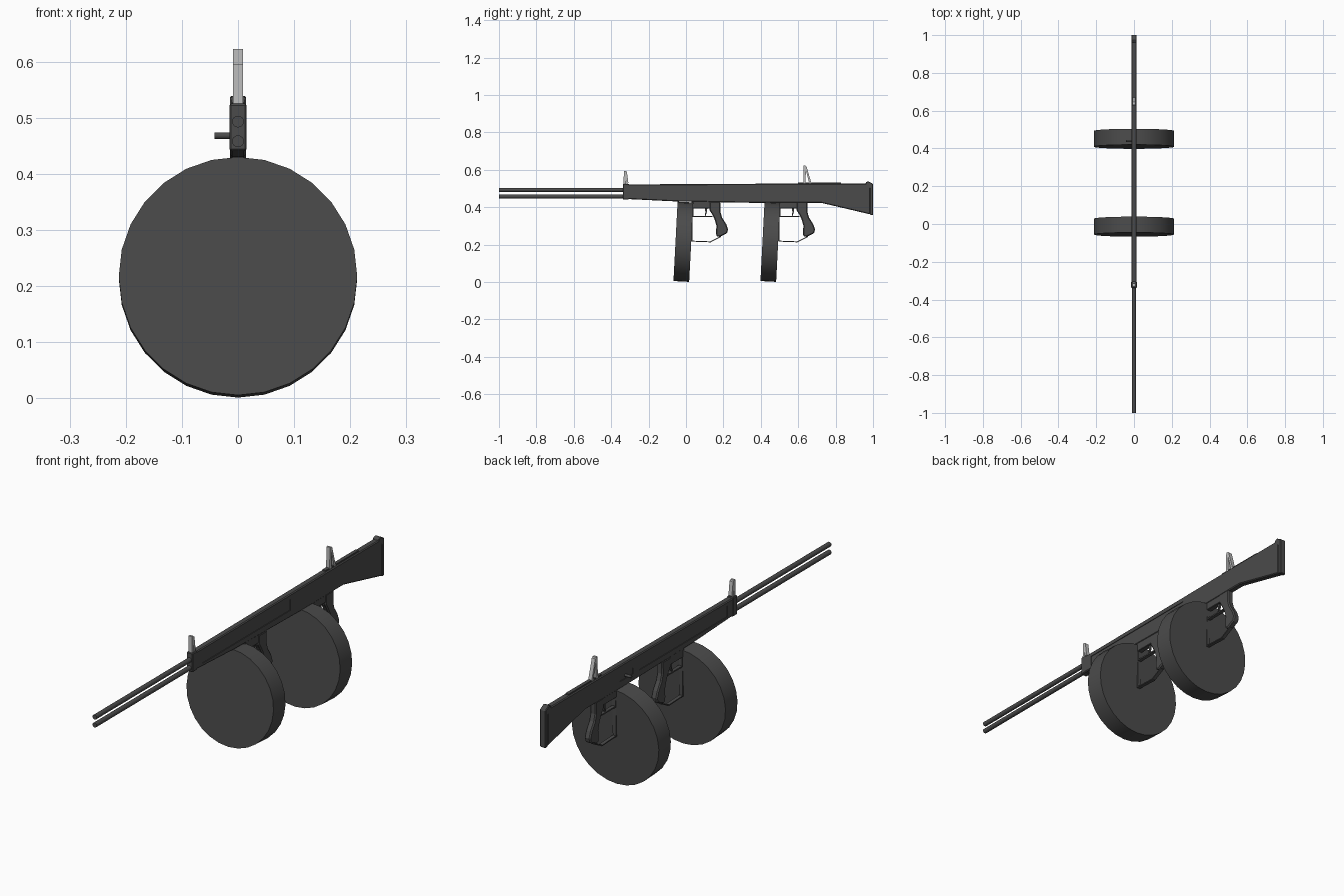
import bpy, bmesh, math
from mathutils import Vector

if "Cube" in bpy.data.objects:
    bpy.data.objects.remove(bpy.data.objects["Cube"])


def material(name, v):
    m = bpy.data.materials.new(name)
    m.diffuse_color = (v, v, v, 1)
    m.use_nodes = True
    m.node_tree.nodes["Principled BSDF"].inputs["Base Color"].default_value = m.diffuse_color
    return m


DARK = material("dark_metal", 0.07)
LIGHT = material("light_metal", 0.5)


def finish(ob, mat, bevel=0):
    ob.data.materials.append(mat)
    if bevel:
        b = ob.modifiers.new("bevel", "BEVEL")
        b.width, b.segments, b.limit_method = bevel, 1, "ANGLE"
        b.angle_limit = math.radians(50)
    return ob


def plate(name, pts, half, mat=DARK, bevel=0, x=0):
    """Side profile of (y, z) points, extruded across x."""
    bm = bmesh.new()
    f = bm.faces.new([bm.verts.new((x - half, y, z)) for y, z in pts])
    ext = bmesh.ops.extrude_face_region(bm, geom=[f])["geom"]
    bmesh.ops.translate(bm, vec=(2 * half, 0, 0),
                        verts=[v for v in ext if isinstance(v, bmesh.types.BMVert)])
    bmesh.ops.recalc_face_normals(bm, faces=bm.faces)
    me = bpy.data.meshes.new(name)
    bm.to_mesh(me)
    bm.free()
    ob = bpy.data.objects.new(name, me)
    bpy.context.collection.objects.link(ob)
    return finish(ob, mat, bevel)


def box(name, y0, y1, z0, z1, half, mat=DARK, bevel=0, x=0):
    return plate(name, [(y0, z0), (y1, z0), (y1, z1), (y0, z1)], half, mat, bevel, x)


def cylinder(name, r, depth, loc, rot, sides):
    bpy.ops.mesh.primitive_cylinder_add(vertices=sides, radius=r, depth=depth,
                                        location=loc, rotation=rot)
    ob = bpy.context.object
    ob.name = name
    bpy.ops.object.shade_smooth_by_angle(angle=math.radians(35))
    return finish(ob, DARK)


def strip(name, pts, half, t):
    """Thin bent strip following (y, z) points."""
    for i, (a, b) in enumerate(zip(pts, pts[1:])):
        a, b = Vector(a), Vector(b)
        d = (b - a).normalized() * t
        n = Vector((-d.y, d.x))
        plate(f"{name}_{i}", [a - d + n, b + d + n, b + d - n, a - d - n], half)


# Receiver and stock in one side profile
body = plate("receiver_and_stock", [
    (-0.335, 0.445), (-0.05, 0.431), (0.40, 0.423), (0.69, 0.424), (0.72, 0.424),
    (0.76, 0.415), (0.985, 0.362), (0.985, 0.527), (0.62, 0.527), (-0.335, 0.522)],
    0.0145, bevel=0.004)

# Recessed side panels and ejection port
cutters = [box(f"panel_cutter_{s}", -0.27, 0.345, 0.455, 0.503, 0.003, x=s * 0.0145)
           for s in (-1, 1)]
cutters.append(box("port_cutter", 0.39, 0.48, 0.455, 0.482, 0.003, x=-0.0145))
for c in cutters:
    m = body.modifiers.new("recess", "BOOLEAN")
    m.operation, m.solver, m.object = "DIFFERENCE", "EXACT", c
    c.hide_render = True
    c.hide_set(True)

# Butt plate with raised heel
plate("butt_plate", [(0.983, 0.36), (1.0, 0.358), (1.0, 0.525), (0.975, 0.539),
                     (0.963, 0.535), (0.958, 0.52), (0.983, 0.5)], 0.0145, bevel=0.003)
# Thin rail under the rear sight
box("rear_sight_rail", 0.60, 0.83, 0.524, 0.532, 0.008)
# Front band around the barrels
box("front_band", -0.338, -0.305, 0.441, 0.525, 0.0155, bevel=0.003)

# Twin barrels
for n, z in (("upper", 0.493), ("lower", 0.458)):
    cylinder(f"{n}_barrel", 0.0105, 0.72, (0, -0.64, z), (math.pi / 2, 0, 0), 16)

# Charging handle on the left side
cylinder("charging_handle", 0.006, 0.034, (-0.025, 0.44, 0.468), (0, math.pi / 2, 0), 12)

# Two repeated sets of drum, grip, trigger and guards
for tag, o in (("front", 0.0), ("rear", 0.465)):
    cylinder(f"{tag}_drum", 0.2125, 0.084, (0, -0.014 + o, 0.2155),
             (math.pi / 2 - math.radians(3), 0, 0), 28)
    box(f"{tag}_trigger_housing", 0.03 + o, 0.18 + o, 0.393, 0.435, 0.012, bevel=0.002)
    plate(f"{tag}_grip", [(y + o, z) for y, z in [
        (0.125, 0.43), (0.125, 0.385), (0.138, 0.365), (0.153, 0.335), (0.163, 0.30),
        (0.160, 0.268), (0.163, 0.244), (0.180, 0.242), (0.220, 0.261), (0.225, 0.282),
        (0.215, 0.310), (0.193, 0.345), (0.184, 0.375), (0.185, 0.43)]],
        0.0145, bevel=0.005)
    plate(f"{tag}_trigger", [(y + o, z) for y, z in [
        (0.100, 0.395), (0.114, 0.395), (0.112, 0.375), (0.105, 0.353), (0.100, 0.355),
        (0.104, 0.375)]], 0.004)
    strip(f"{tag}_trigger_guard", [(0.036 + o, 0.395), (0.036 + o, 0.351), (0.14 + o, 0.351)],
          0.008, 0.003)
    strip(f"{tag}_hand_guard", [(0.034 + o, 0.40), (0.032 + o, 0.219), (0.13 + o, 0.215),
                                (0.185 + o, 0.243)], 0.008, 0.0025)

# Folding sights: a rear brace, an upright post and a cap
for tag, y, top, w in (("front", -0.334, 0.595, 0.026), ("rear", 0.627, 0.622, 0.043)):
    plate(f"{tag}_sight_post", [(y, 0.52), (y + 0.012, 0.52), (y + 0.014, top - 0.02),
                                (y + 0.012, top), (y + 0.002, top)], 0.0085, LIGHT)
    plate(f"{tag}_sight_brace", [(y + w - 0.009, 0.52), (y + w, 0.53), (y + 0.018, top - 0.005),
                                 (y + 0.008, top)], 0.0085, LIGHT)
